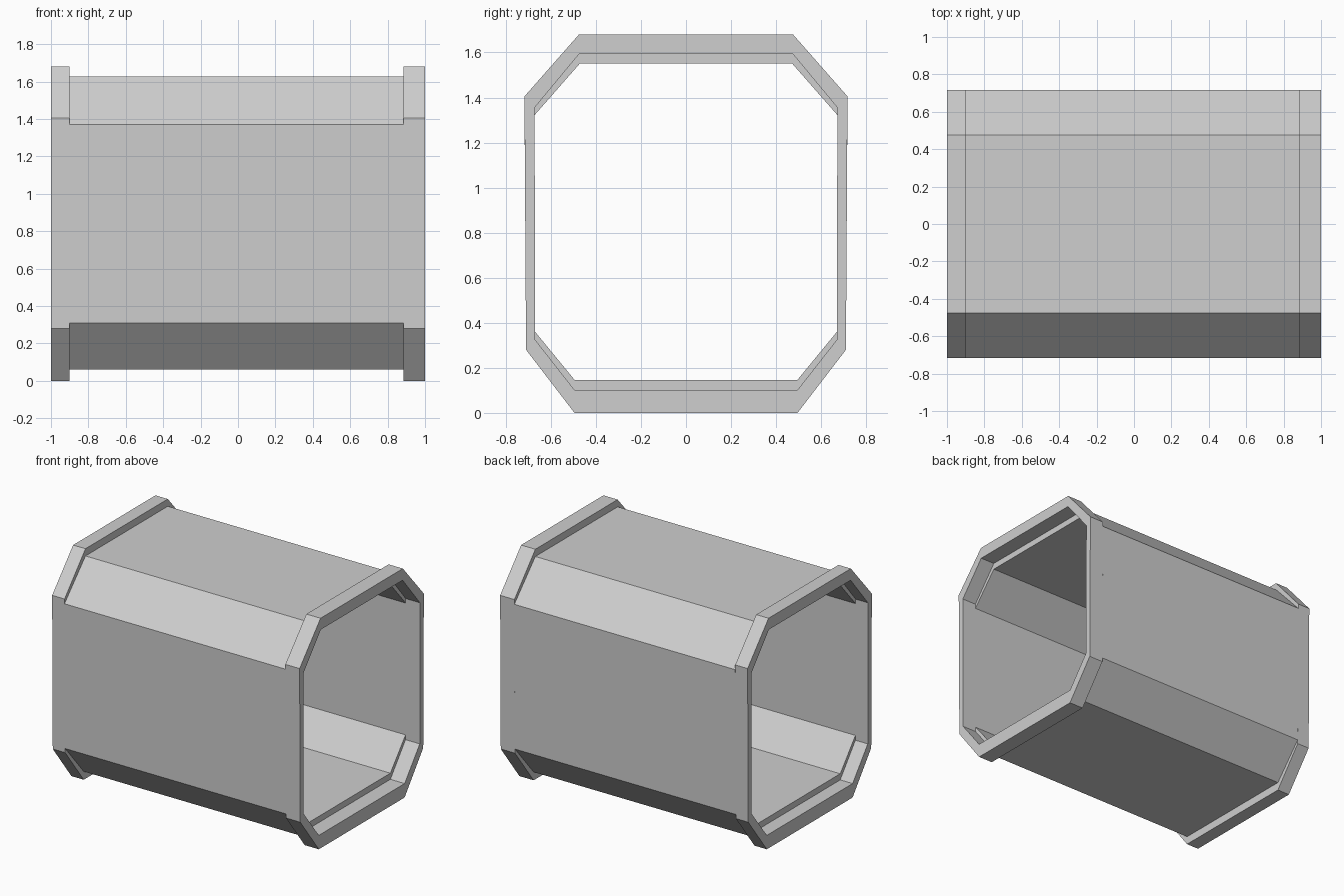
import bpy
import bmesh

cube = bpy.data.objects.get("Cube")
if cube:
    bpy.data.objects.remove(cube, do_unlink=True)

grey = bpy.data.materials.new("light_grey")
grey.use_nodes = True
colour = (0.62, 0.62, 0.62, 1.0)
grey.diffuse_color = colour
grey.node_tree.nodes["Principled BSDF"].inputs["Base Color"].default_value = colour


def octagon(half):
    """Mirror the +y half profile, given from bottom to top."""
    return half + [(-y, z) for y, z in reversed(half)]


def octagonal_sleeve(name, x0, x1, outer_half, inner_half):
    """Hollow eight-sided sleeve running along x."""
    bm = bmesh.new()
    outer, inner = octagon(outer_half), octagon(inner_half)
    loops = [[bm.verts.new((x, y, z)) for y, z in profile]
             for x, profile in ((x0, outer), (x1, outer), (x1, inner), (x0, inner))]
    count = len(outer)
    for a, b in zip(loops, loops[1:] + loops[:1]):
        for i in range(count):
            j = (i + 1) % count
            bm.faces.new((a[i], a[j], b[j], b[i]))
    bmesh.ops.recalc_face_normals(bm, faces=bm.faces)
    mesh = bpy.data.meshes.new(name)
    bm.to_mesh(mesh)
    bm.free()
    mesh.materials.append(grey)
    obj = bpy.data.objects.new(name, mesh)
    bpy.context.scene.collection.objects.link(obj)
    return obj


# Main tube, set slightly in from the collars at top and bottom
octagonal_sleeve(
    "tube_body", -0.9, 0.885,
    [(0.495, 0.06), (0.71, 0.31), (0.717, 1.37), (0.475, 1.627)],
    [(0.495, 0.147), (0.67, 0.36), (0.672, 1.322), (0.472, 1.55)])

# Raised collars at both ends
collar_outer = [(0.495, 0.0), (0.71, 0.28), (0.717, 1.405), (0.475, 1.68)]
collar_inner = [(0.495, 0.102), (0.67, 0.325), (0.672, 1.355), (0.472, 1.596)]
for name, x0, x1 in (("right_collar", -1.0, -0.9), ("left_collar", 0.885, 1.0)):
    octagonal_sleeve(name, x0, x1, collar_outer, collar_inner)
